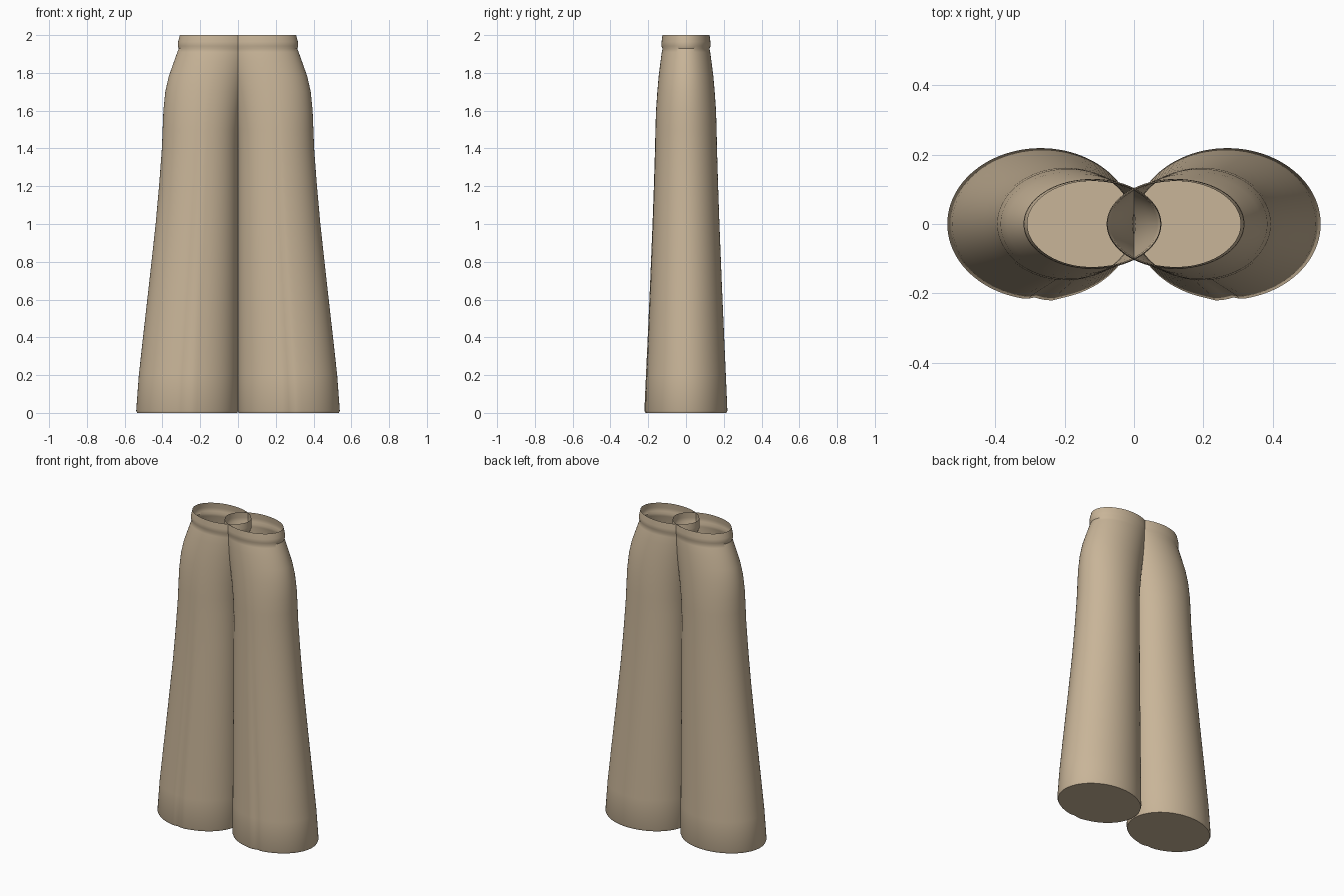
import bpy, bmesh, math

cube = bpy.data.objects.get("Cube")
if cube:
    bpy.data.objects.remove(cube)

# Single fabric colour
fabric = bpy.data.materials.new("beige fabric")
fabric.use_nodes = True
COLOR = (0.58, 0.46, 0.315, 1)
fabric.diffuse_color = COLOR
bsdf = fabric.node_tree.nodes["Principled BSDF"]
bsdf.inputs["Base Color"].default_value = COLOR
bsdf.inputs["Roughness"].default_value = 0.8

# Leg sections: height, outer x, inner x (negative crosses the middle), half depth
SECTIONS = [
    (0, .534, .004, .214), (.012, .539, 0, .219), (.2, .525, 0, .211),
    (.4, .503, 0, .202), (.7, .469, 0, .189), (1, .436, 0, .177),
    (1.2, .418, 0, .17), (1.4, .403, 0, .164), (1.5, .399, -.004, .162),
    (1.6, .395, -.014, .159), (1.7, .385, -.028, .152), (1.78, .367, -.042, .145),
    (1.86, .339, -.058, .135), (1.91, .321, -.068, .128), (1.928, .314, -.072, .124),
    (1.942, .319, -.079, .13), (1.965, .317, -.079, .129), (2, .308, -.076, .125),
]
SIDES = 96


def fold(angle, z):
    """Shallow front pleat that fades out toward the waist."""
    fade = max(0, 1 - z / 1.9)
    crease = math.exp(-((angle - 1.52 * math.pi) / 0.06) ** 2)
    ridge = math.exp(-((angle - 1.46 * math.pi) / 0.07) ** 2)
    return 1 + fade * (0.015 * ridge - 0.03 * crease)


def build_leg(name, side):
    bm = bmesh.new()
    rings = []
    for z, outer, inner, depth in SECTIONS:
        center, radius = (outer + inner) / 2, (outer - inner) / 2
        ring = []
        for i in range(SIDES):
            a = math.tau * i / SIDES
            x = center + radius * math.cos(a)
            y = depth * math.sin(a) * fold(a, z)
            ring.append(bm.verts.new((side * x, y, z)))
        rings.append(ring)
    # Fabric tube, open at the waist
    for low, high in zip(rings, rings[1:]):
        for i in range(SIDES):
            j = (i + 1) % SIDES
            bm.faces.new((low[i], low[j], high[j], high[i]))
    # Closed hem
    bm.faces.new(rings[0][::-1])
    if side < 0:
        bmesh.ops.reverse_faces(bm, faces=bm.faces[:])
    mesh = bpy.data.meshes.new(name)
    bm.to_mesh(mesh)
    bm.free()
    mesh.materials.append(fabric)
    leg = bpy.data.objects.new(name, mesh)
    bpy.context.collection.objects.link(leg)
    bpy.ops.object.select_all(action='DESELECT')
    leg.select_set(True)
    bpy.context.view_layer.objects.active = leg
    bpy.ops.object.shade_smooth_by_angle(angle=math.radians(40))


build_leg("left_trouser_leg", 1)
build_leg("right_trouser_leg", -1)
